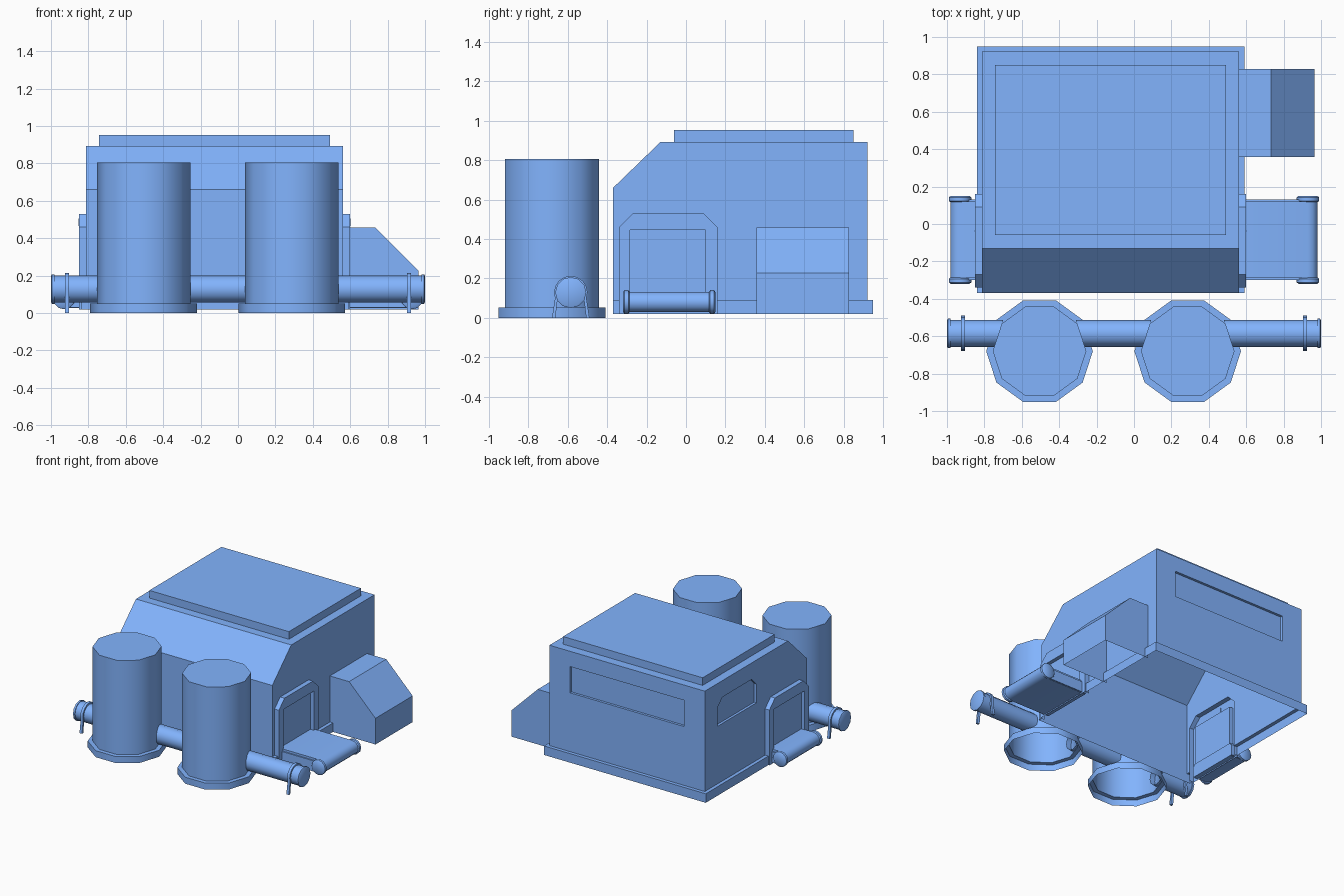
import bpy, bmesh, math
from mathutils import Vector, Matrix

if "Cube" in bpy.data.objects:
    bpy.data.objects.remove(bpy.data.objects["Cube"])

blue = bpy.data.materials.new("blue_paint")
blue.diffuse_color = (0.224, 0.456, 0.99, 1)
blue.use_nodes = True
blue.node_tree.nodes["Principled BSDF"].inputs["Base Color"].default_value = blue.diffuse_color


def finish(bm, name, smooth=None):
    bmesh.ops.remove_doubles(bm, verts=bm.verts, dist=0.0005)
    bmesh.ops.recalc_face_normals(bm, faces=bm.faces)
    me = bpy.data.meshes.new(name)
    bm.to_mesh(me)
    bm.free()
    me.materials.append(blue)
    ob = bpy.data.objects.new(name, me)
    bpy.context.collection.objects.link(ob)
    if smooth:
        bpy.ops.object.select_all(action='DESELECT')
        ob.select_set(True)
        bpy.context.view_layer.objects.active = ob
        bpy.ops.object.shade_smooth_by_angle(angle=math.radians(smooth))
    return ob


def face(bm, pts):
    return bm.faces.new([bm.verts.new(p) for p in pts])


def strip(bm, a, b, closed=True):
    n = len(a)
    for i in range(n if closed else n - 1):
        j = (i + 1) % n
        face(bm, [a[i], a[j], b[j], b[i]])


def recessed_wall(bm, outer, inner, depth):
    """Flat wall with a sunken panel (no panel if inner is empty)."""
    edges = []
    for loop in (outer, inner):
        vs = [bm.verts.new(p) for p in loop]
        edges += [bm.edges.new((vs[i], vs[(i + 1) % len(vs)])) for i in range(len(vs))]
    bmesh.ops.triangle_fill(bm, edges=edges, use_beauty=True)
    if inner:
        back = [Vector(p) + Vector(depth) for p in inner]
        strip(bm, inner, back)
        face(bm, back)


def box(name, lo, hi):
    bm = bmesh.new()
    bmesh.ops.create_cube(bm, size=1)
    for v in bm.verts:
        v.co = [lo[i] + (v.co[i] + 0.5) * (hi[i] - lo[i]) for i in range(3)]
    return finish(bm, name)


def lathe(name, profile, sides, origin, axis='Z', caps=()):
    """Spin (radius, height) points round an axis; caps lists the closed ends (0, -1)."""
    rot = {'Z': Matrix(), 'X': Matrix.Rotation(math.pi / 2, 4, 'Y'),
           'Y': Matrix.Rotation(-math.pi / 2, 4, 'X')}[axis]
    bm = bmesh.new()
    rings = [[rot @ Vector((r * math.cos(2 * math.pi * k / sides),
                            r * math.sin(2 * math.pi * k / sides), h)) + Vector(origin)
              for k in range(sides)] for r, h in profile]
    for a, b in zip(rings, rings[1:]):
        strip(bm, a, b)
    for c in caps:
        face(bm, rings[c])
    return finish(bm, name, 40)


def prism(name, pts, vec, smooth=None, skip=()):
    bm = bmesh.new()
    far = [Vector(p) + Vector(vec) for p in pts]
    for i in range(len(pts)):
        if i not in skip:
            j = (i + 1) % len(pts)
            face(bm, [pts[i], pts[j], far[j], far[i]])
    face(bm, pts)
    face(bm, far)
    return finish(bm, name, smooth)


XL, XR, YF, YB = -0.812, 0.562, -0.37, 0.922
ZP, ZB = 0.09, 0.018
frame = [(-0.34, ZB), (-0.34, 0.46), (-0.27, 0.53), (0.09, 0.53), (0.16, 0.46), (0.16, ZB)]
opening = [(-0.285, 0.04), (-0.285, 0.445), (0.10, 0.445), (0.10, 0.04)]

# main building: hollow, open underneath, doorways in both sides, recessed windows left and back
bm = bmesh.new()
shell = [(YF, ZP), (YF, 0.66), (-0.13, 0.892), (YB, 0.892), (YB, ZP)]
side = shell + [(0.16, ZP)] + frame[4:0:-1] + [(-0.34, ZP)]
window = [(0.27, 0.55), (0.27, 0.70), (0.33, 0.76), (0.70, 0.76), (0.76, 0.70), (0.76, 0.55)]
recessed_wall(bm, [(XL, y, z) for y, z in side], [(XL, y, z) for y, z in window], (0.02, 0, 0))
recessed_wall(bm, [(XR, y, z) for y, z in side], [], None)
strip(bm, [(XL, y, z) for y, z in shell[:4]], [(XR, y, z) for y, z in shell[:4]], False)
face(bm, [(XL, YF, ZB), (XR, YF, ZB), (XR, YF, ZP), (XL, YF, ZP)])
recessed_wall(bm, [(x, YB, z) for x, z in ((XL, ZP), (XR, ZP), (XR, 0.892), (XL, 0.892))],
              [(x, YB, z) for x, z in ((-0.63, 0.56), (0.38, 0.56), (0.38, 0.77), (-0.63, 0.77))],
              (0, -0.02, 0))
# stepped plinth on three sides, interrupted by the doorways
PL, PR_, PB = -0.84, 0.59, 0.95
runs = [([(XL, 0.16), (XL, YB), (XR, YB), (XR, 0.16)],
         [(PL, 0.16), (PL, PB), (PR_, PB), (PR_, 0.16)])]
runs += [([(w, YF), (w, -0.34)], [(p, YF), (p, -0.34)]) for w, p in ((XL, PL), (XR, PR_))]
for inn, out in runs:
    strip(bm, [(*p, ZP) for p in inn], [(*p, ZP) for p in out], False)
    strip(bm, [(*p, ZP) for p in out], [(*p, ZB) for p in out], False)
    for a, b in ((inn[0], out[0]), (inn[-1], out[-1])):
        face(bm, [(*a, ZP), (*b, ZP), (*b, ZB), (*a, ZB)])
finish(bm, "building")

box("roof_slab", (-0.742, -0.06, 0.885), (0.492, 0.85, 0.953))

# side annex with sloped roof, open underneath
prism("annex", [(x, 0.358, z) for x, z in
                ((XR, ZB), (XR, 0.458), (0.732, 0.458), (0.965, 0.227), (0.965, ZB))],
      (0, 0.47, 0), skip=(0, 4))

# door frames and conveyors on both sides
for label, s, wall in (("right", 1, XR), ("left", -1, XL)):
    xo = wall + s * 0.038
    bm = bmesh.new()
    outer = [(xo, y, z) for y, z in frame]
    recessed_wall(bm, outer, [(xo, y, z) for y, z in opening], (-s * 0.03, 0, 0))
    strip(bm, outer, [(wall, y, z) for y, z in frame], False)
    finish(bm, "door_frame_" + label)
    box("door_lamp_" + label, (xo - 0.002, -0.039, 0.465), (xo + 0.002, -0.035, 0.505))

    xc, zc, r = s * 0.93, 0.08, 0.052
    arc = [(xc + s * r * math.sin(math.pi * k / 6), zc + r * math.cos(math.pi * k / 6))
           for k in range(7)]
    belt = [(wall, zc + r)] + arc + [(wall, zc - r)]
    prism("conveyor_belt_" + label, [(x, -0.29, z) for x, z in belt], (0, 0.41, 0), 40)
    for y0, y1, ry in ((-0.32, -0.285, -0.30), (0.115, 0.15, 0.115)):
        prof = [(0.05, y0), (0.06, y0 + 0.008), (0.06, y1 - 0.008), (0.05, y1)]
        lathe("roller_cap_" + label, prof, 12, (xc, 0, zc), 'Y', (0, -1))
        xs = sorted((wall, xc))
        box("conveyor_rail_" + label, (xs[0], ry, 0.03), (xs[1], ry + 0.015, 0.115))

# two ten-sided silos with flared bases, open underneath
for x in (-0.505, 0.287):
    lathe("silo", [(0.25, 0.805), (0.25, 0.052), (0.285, 0.052), (0.285, 0)], 10,
          (x, -0.68, 0), 'Z', (0,))

# feed pipe in three runs, with end flanges
PY, PZ, PR = -0.585, 0.128, 0.073
lathe("pipe_middle", [(PR, -0.31), (PR, 0.09)], 12, (0, PY, PZ), 'X')
for s, start in ((1, 0.48), (-1, -0.70)):
    lathe("pipe_end", [(PR, start), (PR, s * 0.98), (0.079, s * 0.98), (0.079, s * 0.995),
                       (0.07, s * 1.0)], 12, (0, PY, PZ), 'X', (-1,))
    # strap over the pipe with splayed legs
    angles = [math.radians(200 - 220 * k / 10) for k in range(11)]
    loop = []
    for rad, foot, order in ((0.085, 0.095, 1), (0.07, 0.078, -1)):
        pts = [(PY - foot, 0.0)] + [(PY + rad * math.cos(a), PZ + rad * math.sin(a))
                                    for a in angles] + [(PY + foot, 0.0)]
        loop += pts[::order]
    prism("pipe_bracket", [(s * 0.915 - 0.011, y, z) for y, z in loop], (0.022, 0, 0), 40)
